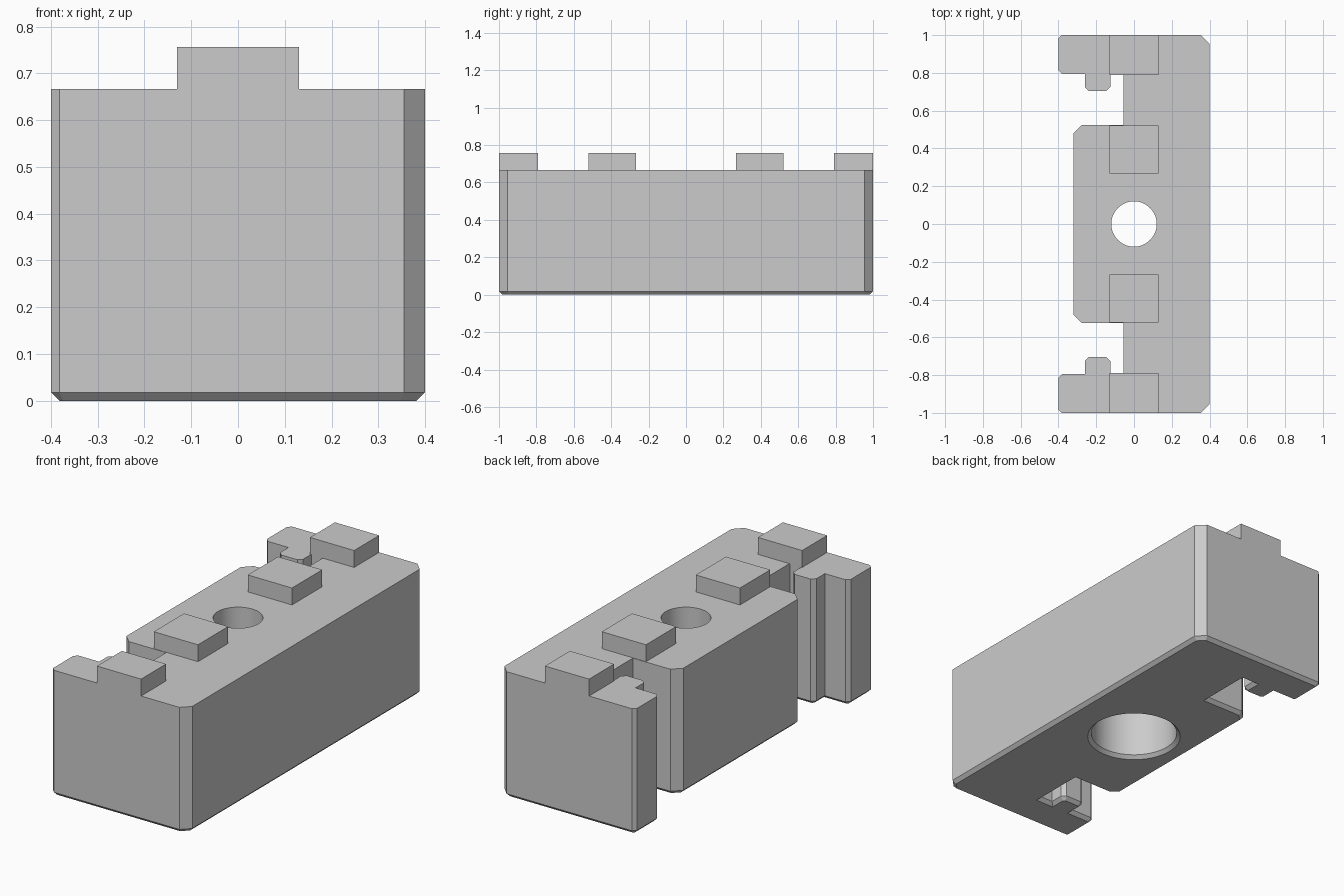
import bpy
import bmesh
import math

cube = bpy.data.objects.get("Cube")
if cube:
    bpy.data.objects.remove(cube, do_unlink=True)

BODY_TOP = 0.667
STUD_TOP = 0.757
CHAMFER = 0.018

grey = bpy.data.materials.new("plain_grey")
grey.use_nodes = True
colour = (0.6, 0.6, 0.6, 1)
grey.diffuse_color = colour
grey.node_tree.nodes["Principled BSDF"].inputs["Base Color"].default_value = colour


def add_object(name, bm):
    bmesh.ops.recalc_face_normals(bm, faces=bm.faces)
    mesh = bpy.data.meshes.new(name)
    bm.to_mesh(mesh)
    bm.free()
    obj = bpy.data.objects.new(name, mesh)
    mesh.materials.append(grey)
    bpy.context.collection.objects.link(obj)
    return obj


def prism(outline, z0, z1):
    bm = bmesh.new()
    face = bm.faces.new([bm.verts.new((x, y, z0)) for x, y in outline])
    ext = bmesh.ops.extrude_face_region(bm, geom=[face], use_keep_orig=True)
    for v in ext["geom"]:
        if isinstance(v, bmesh.types.BMVert):
            v.co.z = z1
    return bm


# Body: half outline with hooked arm and notch, mirrored front to back
half = [
    (0.40, 0.955), (0.355, 1.0), (-0.382, 1.0), (-0.40, 0.982),
    (-0.40, 0.813), (-0.382, 0.795), (-0.26, 0.795), (-0.26, 0.725),
    (-0.24, 0.705), (-0.145, 0.705), (-0.125, 0.725), (-0.125, 0.795),
    (-0.055, 0.795), (-0.055, 0.525), (-0.275, 0.525), (-0.32, 0.48),
]
outline = half + [(x, -y) for x, y in reversed(half)]
bm = prism(outline, 0, BODY_TOP)
bottom_edges = [e for e in bm.edges if all(v.co.z < 0.001 for v in e.verts)]
bmesh.ops.bevel(bm, geom=bottom_edges, offset=CHAMFER, segments=1,
                affect='EDGES', profile=0.5)
body = add_object("body", bm)

# Stepped bore: chamfered wide socket below, narrow hole above
profile = [(0, -0.1), (0.235, -0.1), (0.235, 0), (0.217, CHAMFER),
           (0.217, 0.42), (0.12, 0.42), (0.12, 0.9), (0, 0.9)]
bm = bmesh.new()
verts = [bm.verts.new((r, 0, z)) for r, z in profile]
edges = [bm.edges.new(pair) for pair in zip(verts, verts[1:])]
bmesh.ops.spin(bm, geom=verts + edges, cent=(0, 0, 0), axis=(0, 0, 1),
               angle=math.tau, steps=64)
bmesh.ops.remove_doubles(bm, verts=bm.verts, dist=0.0005)
cutter = add_object("bore_cutter", bm)
cutter.hide_render = True

cut = body.modifiers.new("bore", 'BOOLEAN')
cut.operation = 'DIFFERENCE'
cut.solver = 'EXACT'
cut.object = cutter
bpy.ops.object.select_all(action='DESELECT')
body.select_set(True)
bpy.context.view_layer.objects.active = body
bpy.ops.object.modifier_apply(modifier=cut.name)
bpy.data.objects.remove(cutter, do_unlink=True)
bpy.ops.object.shade_smooth_by_angle(angle=math.radians(25))

# Four raised studs along the top
for end, side in (("front", -1), ("back", 1)):
    for place, y0, y1 in (("outer", 0.79, 1.0), ("inner", 0.268, 0.522)):
        corners = [(-0.13, side * y0), (0.13, side * y0),
                   (0.13, side * y1), (-0.13, side * y1)]
        add_object(f"{end}_{place}_stud", prism(corners, BODY_TOP, STUD_TOP))
